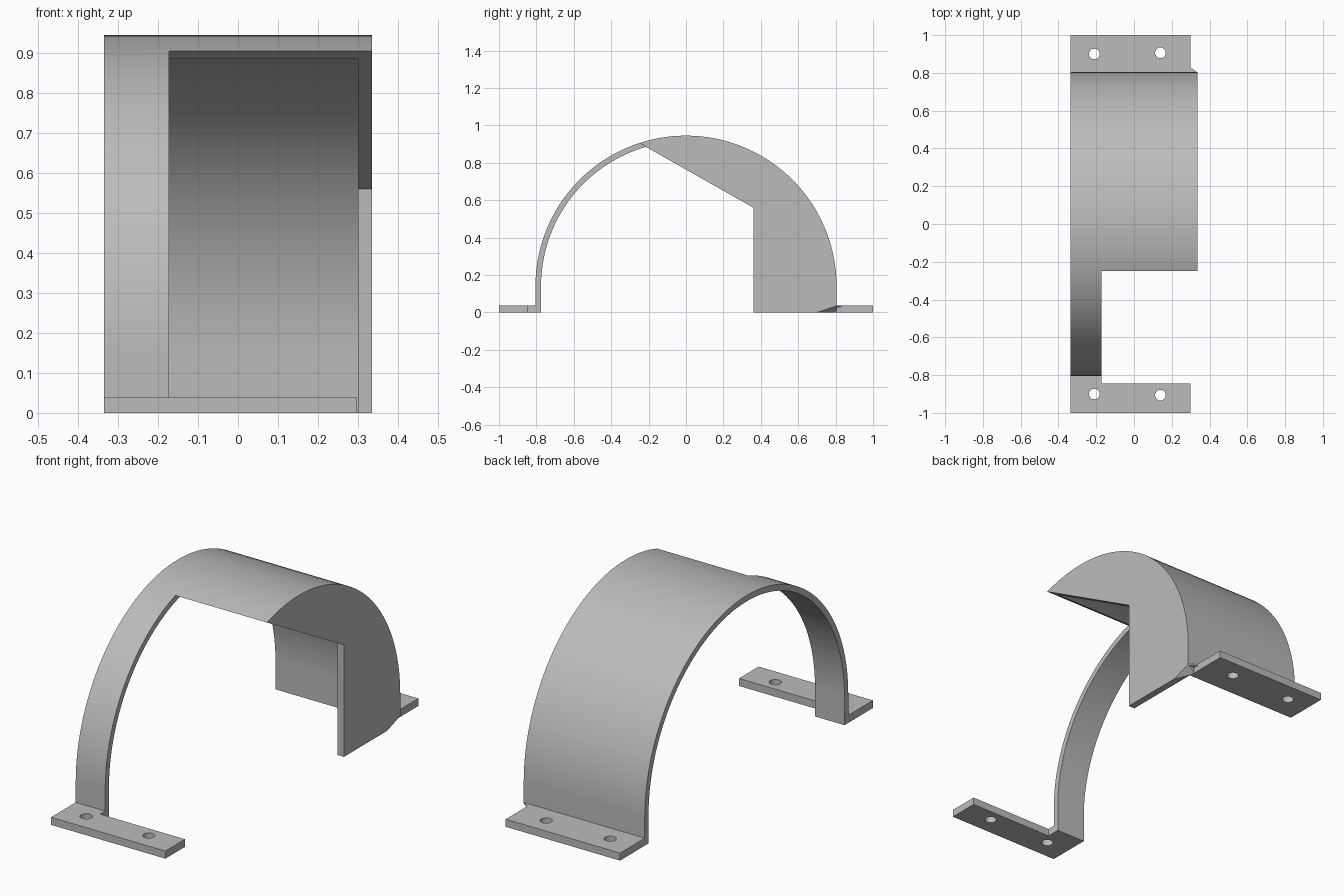
import bpy, bmesh, math
from mathutils import Vector

cube = bpy.data.objects.get("Cube")
if cube:
    bpy.data.objects.remove(cube, do_unlink=True)

grey = bpy.data.materials.new("plain_grey")
grey.use_nodes = True
grey.diffuse_color = (0.5, 0.5, 0.5, 1)
bsdf = next(n for n in grey.node_tree.nodes if n.type == 'BSDF_PRINCIPLED')
bsdf.inputs["Base Color"].default_value = (0.5, 0.5, 0.5, 1)

HALF = 0.335        # half width of the cover
RISE = 0.14         # height where the arc starts
FOOT = 0.038        # flange thickness
INNER = 0.775       # inner arc radius
OUTER = 0.805       # outer arc radius


def prism(name, outline, low, high, axis):
    """Extrude a closed 2D outline along x (y,z outline) or z (x,y outline)."""
    def place(p, d):
        return (d, p[0], p[1]) if axis == 'x' else (p[0], p[1], d)
    bm = bmesh.new()
    base = bm.faces.new([bm.verts.new(place(p, low)) for p in outline])
    top = bmesh.ops.extrude_face_region(bm, geom=[base])
    verts = [v for v in top["geom"] if isinstance(v, bmesh.types.BMVert)]
    bmesh.ops.translate(bm, vec=Vector(place((0, 0), high - low)), verts=verts)
    bmesh.ops.recalc_face_normals(bm, faces=bm.faces)
    mesh = bpy.data.meshes.new(name)
    bm.to_mesh(mesh)
    bm.free()
    obj = bpy.data.objects.new(name, mesh)
    bpy.context.collection.objects.link(obj)
    mesh.materials.append(grey)
    return obj


def activate(obj):
    bpy.ops.object.select_all(action='DESELECT')
    bpy.context.view_layer.objects.active = obj
    obj.select_set(True)


def cut(obj, tool):
    activate(obj)
    mod = obj.modifiers.new("cut", 'BOOLEAN')
    mod.operation, mod.solver, mod.object = 'DIFFERENCE', 'EXACT', tool
    bpy.ops.object.modifier_apply(modifier=mod.name)
    bpy.data.objects.remove(tool, do_unlink=True)


def arch(radius, bottom, steps=64):
    arc = [(radius * math.cos(math.pi * i / steps),
            RISE + radius * math.sin(math.pi * i / steps)) for i in range(steps + 1)]
    return [(radius, bottom)] + arc + [(-radius, bottom)]


# Arched cover: hollowed from one side so the other keeps an end wall
cover = prism("arched_cover", arch(OUTER, 0), -HALF, HALF, 'x')
cut(cover, prism("hollow_cutter", arch(INNER, -0.1), -0.5, 0.3, 'x'))

# Front opening under a sloping edge, leaving a narrow strip
opening = [(0.36, -0.1), (0.36, 0.56), (-0.6, 1.103), (-1, 1.103), (-1, -0.1)]
cut(cover, prism("opening_cutter", opening, -0.172, 0.5, 'x'))

# Bevelled lower corner of the end wall
a, b, c = Vector((HALF, 0.70, 0)), Vector((HALF, OUTER, 0.035)), Vector((0.3, 0.78, 0))
normal = (b - a).cross(c - a)
if normal.z > 0:
    normal.negate()
bm = bmesh.new()
bm.from_mesh(cover.data)
cutres = bmesh.ops.bisect_plane(bm, geom=bm.verts[:] + bm.edges[:] + bm.faces[:],
                                plane_co=a, plane_no=normal, clear_outer=True)
edges = [e for e in cutres["geom_cut"] if isinstance(e, bmesh.types.BMEdge)]
bmesh.ops.holes_fill(bm, edges=edges)
bmesh.ops.recalc_face_normals(bm, faces=bm.faces)
bm.to_mesh(cover.data)
bm.free()

# Mounting flanges with screw holes
back = [(-HALF, 0.79), (0.298, 0.79), (0.298, 1), (-HALF, 1)]
front = [(-HALF, -1), (0.298, -1), (0.298, -0.845), (-0.172, -0.845),
         (-0.172, -0.79), (-HALF, -0.79)]
flanges = []
for name, outline, side in (("back_flange", back, 1), ("front_flange", front, -1)):
    flange = prism(name, outline, 0, FOOT, 'z')
    for x, y in ((-0.21, 0.9), (0.14, 0.906)):
        ring = [(x + 0.028 * math.cos(t * math.tau / 32),
                 side * y + 0.028 * math.sin(t * math.tau / 32)) for t in range(32)]
        cut(flange, prism("hole_cutter", ring, -0.1, 0.1, 'z'))
    flanges.append(flange)

# Small gusset between the back flange and the end wall
gusset = prism("corner_gusset", [(0.29, 0.8), (HALF, 0.803), (0.298, 0.83)],
               0.03, FOOT, 'z')

for obj in [cover, gusset] + flanges:
    activate(obj)
    bpy.ops.object.shade_smooth_by_angle(angle=math.radians(30))
